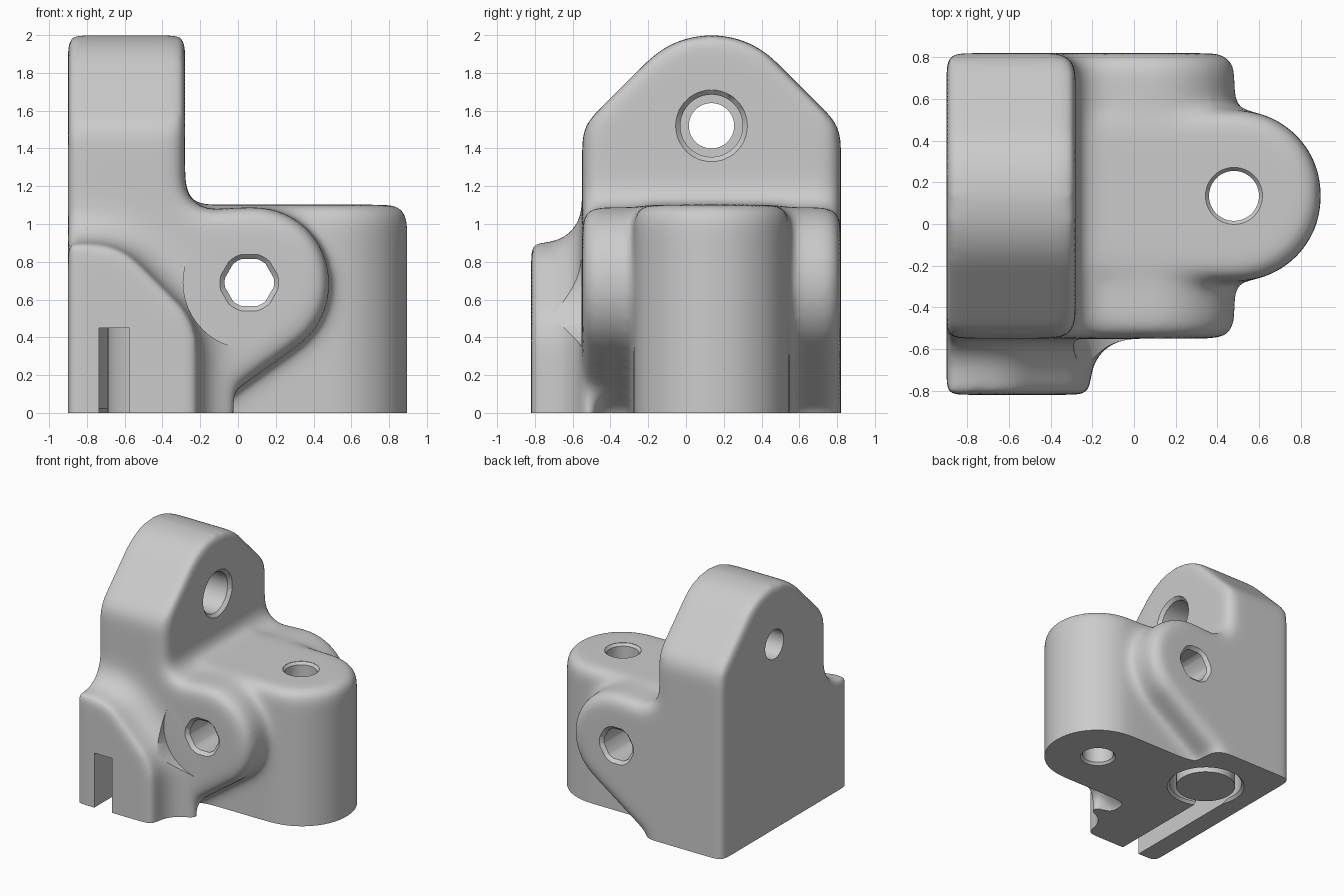
import bpy, bmesh, math
from mathutils import Vector, Matrix

if "Cube" in bpy.data.objects:
    bpy.data.objects.remove(bpy.data.objects["Cube"])

AXES = {"x": lambda t, u, v: (t, u, v),
        "y": lambda t, u, v: (u, t, v),
        "z": lambda t, u, v: (u, v, t)}


def outline(points, grow=0.0, steps=10):
    """Counter-clockwise polygon (u, v, corner radius), grown outward and rounded."""
    result = []
    count = len(points)
    for i in range(count):
        prev, here, nxt = (Vector(points[(i + k) % count][:2]) for k in (-1, 0, 1))
        radius = points[i][2]
        a, b = (here - prev).normalized(), (nxt - here).normalized()
        turn = math.atan2(a.x * b.y - a.y * b.x, a.dot(b))
        sign = 1 if turn > 0 else -1
        out_a = Vector((a.y, -a.x))
        corner = here + (out_a + a * math.tan(turn / 2)) * grow
        if radius == 0:
            result.append(corner)
            continue
        r = max(radius + grow * sign, 0.005)
        start = corner - a * (r * math.tan(abs(turn) / 2))
        centre = start - out_a * (r * sign)
        for k in range(steps + 1):
            result.append(centre + Matrix.Rotation(turn * k / steps, 2) @ (start - centre))
    return result


def loft(name, axis, sections):
    """Skin through (position, outline) sections along an axis and cap the ends."""
    bm = bmesh.new()
    rings = [[bm.verts.new(AXES[axis](t, p[0], p[1])) for p in ring] for t, ring in sections]
    for low, high in zip(rings, rings[1:]):
        for i in range(len(low)):
            j = (i + 1) % len(low)
            bm.faces.new((low[i], low[j], high[j], high[i]))
    bm.faces.new(rings[0])
    bm.faces.new(rings[-1])
    bmesh.ops.recalc_face_normals(bm, faces=bm.faces)
    mesh = bpy.data.meshes.new(name)
    bm.to_mesh(mesh)
    bm.free()
    obj = bpy.data.objects.new(name, mesh)
    bpy.context.collection.objects.link(obj)
    return obj


def lathe(name, axis, centre, profile, sides=48):
    """Round or many-sided solid from (position, radius) steps."""
    def circle(r):
        return [(centre[0] + r * math.cos(math.tau * k / sides),
                 centre[1] + r * math.sin(math.tau * k / sides)) for k in range(sides)]
    return loft(name, axis, [(t, circle(r)) for t, r in profile])


def box(name, low, high):
    ring = [(low[0], low[1]), (high[0], low[1]), (high[0], high[1]), (low[0], high[1])]
    return loft(name, "z", [(low[2], ring), (high[2], ring)])


def bake(obj):
    graph = bpy.context.evaluated_depsgraph_get()
    mesh = bpy.data.meshes.new_from_object(obj.evaluated_get(graph))
    obj.modifiers.clear()
    obj.data = mesh


def combine(obj, tool, operation):
    mod = obj.modifiers.new("combine", "BOOLEAN")
    mod.operation, mod.solver, mod.object = operation, "EXACT", tool
    bake(obj)
    bpy.data.objects.remove(tool)


def round_ends(points, low, high, radius, both=True):
    """Sections of an extrusion whose end edges are rounded over."""
    arc = [(radius * (1 - math.cos(a)), -radius * (1 - math.sin(a)))
           for a in (math.pi / 2 * k / 5 for k in range(6))]
    sections = [(low + t, outline(points, d)) for t, d in arc] if both else [(low, outline(points))]
    return sections + [(high - t, outline(points, d)) for t, d in reversed(arc)]


# Upright tab and cross knuckle, side profile cut to the end profile
BASE = -0.3
side = [(-0.95, BASE - 0.1, 0), (-0.18, BASE - 0.1, 0), (-0.18, 0, 0.08), (0.485, 0.474, 0.4),
        (0.485, 1.115, 0.4), (-0.28, 1.07, 0.14), (-0.28, 2.1, 0), (-0.95, 2.1, 0)]
end = [(-0.551, BASE, 0), (0.821, BASE, 0), (0.821, 1.515, 0.2), (0.335, 2, 0.47),
       (-0.065, 2, 0.47), (-0.551, 1.515, 0.2)]
body = loft("bracket_body", "y", round_ends(side, -0.55, 0.82, 0.08))
end_shape = loft("end_shape", "x", [(-0.9, outline(end)), (1.2, outline(end))])
combine(body, end_shape, "INTERSECT")

# Vertical boss with its web
boss = [(-0.5, -0.278, 0), (0.9, -0.278, 0.41), (0.9, 0.548, 0.41), (-0.5, 0.548, 0)]
combine(body, loft("boss", "z", round_ends(boss, BASE + 0.01, 1.102, 0.08, False)), "UNION")

# Front block with a flared root
block = [(-0.9, BASE, 0), (-0.21, BASE, 0), (-0.21, 0.48, 0.35), (-0.63, 0.9, 0.35), (-0.9, 0.9, 0)]
FLARE = 0.2
sections = [(-0.82, 0.0)]
for k in range(8):
    a = math.pi / 2 * k / 7
    sections.append((-0.75 + FLARE * math.sin(a), FLARE * (1 - math.cos(a))))
sections.append((-0.48, FLARE))
front = loft("front_block", "y",
             [(y, [(max(p.x, -0.9), p.y) for p in outline(block, d)]) for y, d in sections])
combine(body, front, "UNION")

# Blend the joints and soften the edges
remesh = body.modifiers.new("blend", "REMESH")
remesh.mode, remesh.voxel_size = "VOXEL", 0.02
soften = body.modifiers.new("soften", "SMOOTH")
soften.factor, soften.iterations = 1.0, 28
bake(body)

# Flat underside
combine(body, box("floor_cut", (-2, -2, -1), (2, 2, 0)), "DIFFERENCE")

# Flat seat around the cross bolt
combine(body, lathe("seat_cut", "y", (0.06, 0.69), [(-1.2, 0.35), (-0.552, 0.35)]), "DIFFERENCE")

# Six-sided cross hole with clipped corners and chamfered mouths
def mouth_steps(wide, narrow, reach):
    return [(-reach, wide), (-0.552, wide), (-0.525, narrow),
            (0.795, narrow), (0.822, wide), (reach, wide)]


cross_hole = lathe("cross_hole", "y", (0.06, 0.69), mouth_steps(0.175, 0.143, 1.0), 6)
combine(cross_hole, lathe("clip", "y", (0.06, 0.69), mouth_steps(0.157, 0.131, 1.1)), "INTERSECT")
combine(body, cross_hole, "DIFFERENCE")

# Stepped hole through the tab
tab_steps = [(-1.2, 0.12), (-0.6, 0.12), (-0.6, 0.165), (-0.305, 0.165), (-0.28, 0.19), (-0.1, 0.19)]
combine(body, lathe("tab_hole", "x", (0.135, 1.52), tab_steps), "DIFFERENCE")

# Vertical hole through the boss
boss_steps = [(-0.2, 0.137), (0, 0.137), (0.02, 0.12), (1.08, 0.12), (1.1, 0.137), (1.3, 0.137)]
combine(body, lathe("boss_hole", "z", (0.48, 0.135), boss_steps), "DIFFERENCE")

# Ring groove and entry slot in the underside, leaving a round post
post = (-0.46, 0.32)
groove = lathe("groove", "z", post, [(-0.2, 0.3), (0, 0.3), (0.022, 0.28), (0.45, 0.28)])
combine(groove, box("slot", (-0.735, -1, -0.15), (-0.575, 0.3, 0.449)), "UNION")
combine(groove, lathe("post", "z", post, [(-0.5, 0.23), (0.7, 0.23)]), "DIFFERENCE")
combine(body, groove, "DIFFERENCE")

# Single grey finish
grey = bpy.data.materials.new("plain_grey")
grey.use_nodes = True
colour = (0.6, 0.6, 0.6, 1)
grey.diffuse_color = colour
grey.node_tree.nodes["Principled BSDF"].inputs["Base Color"].default_value = colour
body.data.materials.clear()
body.data.materials.append(grey)

bpy.ops.object.select_all(action="DESELECT")
body.select_set(True)
bpy.context.view_layer.objects.active = body
bpy.ops.object.shade_smooth_by_angle(angle=math.radians(35))
